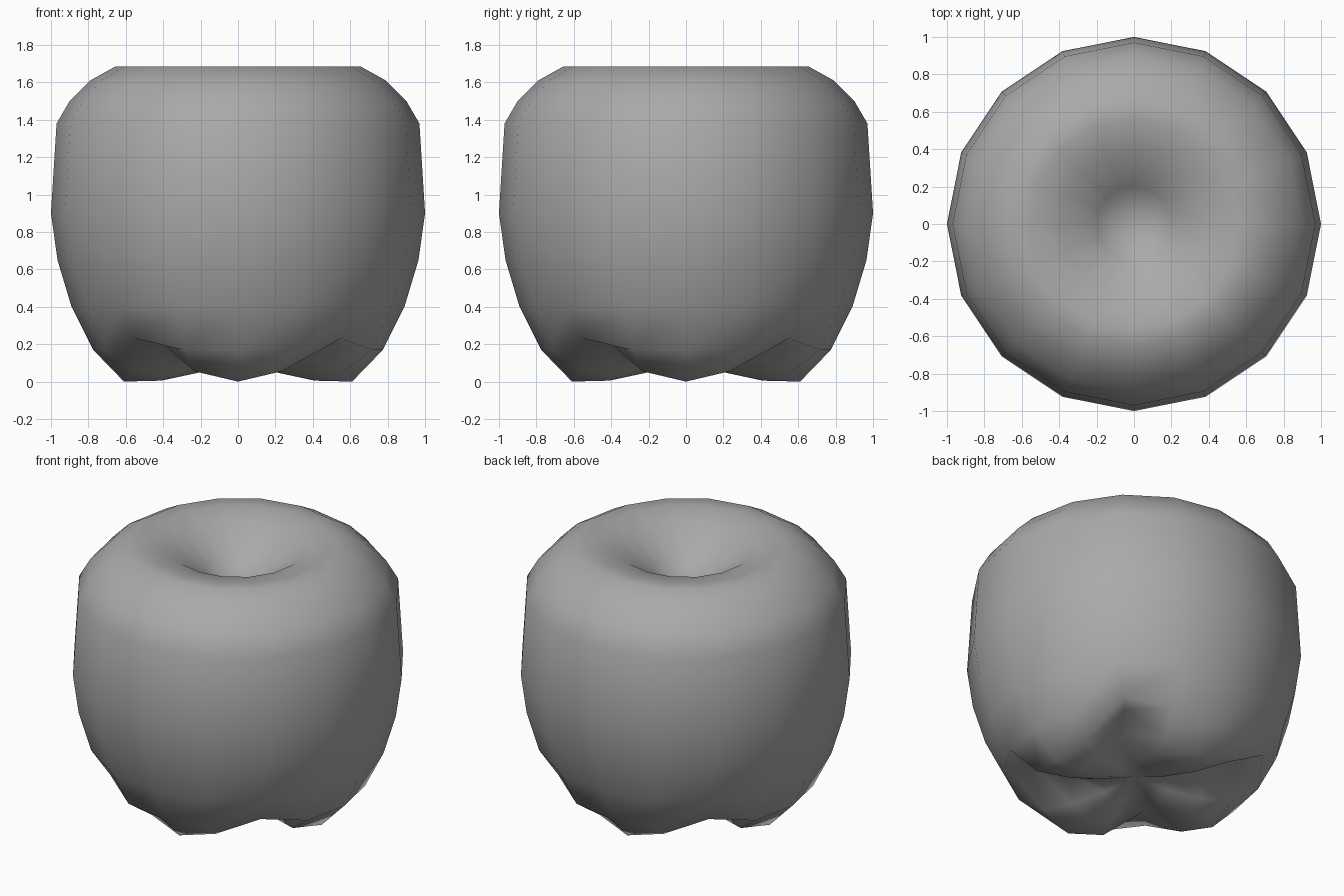
import bpy
import bmesh
from math import cos, sin, pi

cube = bpy.data.objects.get("Cube")
if cube:
    bpy.data.objects.remove(cube, do_unlink=True)

grey = bpy.data.materials.new("plain grey")
grey.use_nodes = True
tone = (0.4, 0.4, 0.4, 1)
grey.diffuse_color = tone
grey.node_tree.nodes["Principled BSDF"].inputs["Base Color"].default_value = tone

SIDES = 16

# Fruit profile from the base to the bottom of the stem hollow:
# radius, height, extra height at lobe flanks, extra height in the clefts
PROFILE = [
    (0.20, 0.05, 0.02, 0.06),
    (0.41, 0.005, 0.04, 0.17),
    (0.61, 0.0, 0.055, 0.23),
    (0.775, 0.17, 0.0, 0.06),
    (0.89, 0.40, 0, 0),
    (0.965, 0.65, 0, 0),
    (1.0, 0.90, 0, 0),
    (0.97, 1.38, 0, 0),
    (0.90, 1.50, 0, 0),
    (0.79, 1.61, 0, 0),
    (0.655, 1.685, 0, 0),
    (0.56, 1.685, 0, 0),
    (0.394, 1.65, 0, 0),
    (0.20, 1.51, 0, 0),
]

bm = bmesh.new()
rings = []
for radius, height, flank, cleft in PROFILE:
    lift = (0, flank, cleft, flank)     # four lobes, four clefts
    rings.append([bm.verts.new((radius * cos(2 * pi * i / SIDES),
                                radius * sin(2 * pi * i / SIDES),
                                height + lift[i % 4]))
                  for i in range(SIDES)])

# Skin between rings, all split along the same diagonal, then a fan at each pole
for low, high in zip(rings, rings[1:]):
    for i in range(SIDES):
        j = (i + 1) % SIDES
        bm.faces.new((low[i], low[j], high[j]))
        bm.faces.new((low[i], high[j], high[i]))
base = bm.verts.new((0, 0, 0.12))
hollow = bm.verts.new((0, 0, 1.36))
for i in range(SIDES):
    j = (i + 1) % SIDES
    bm.faces.new((base, rings[0][j], rings[0][i]))
    bm.faces.new((hollow, rings[-1][i], rings[-1][j]))
for face in bm.faces:
    face.smooth = True

mesh = bpy.data.meshes.new("fruit_body")
bm.to_mesh(mesh)
bm.free()
mesh.materials.append(grey)
fruit = bpy.data.objects.new("fruit_body", mesh)
bpy.context.collection.objects.link(fruit)
